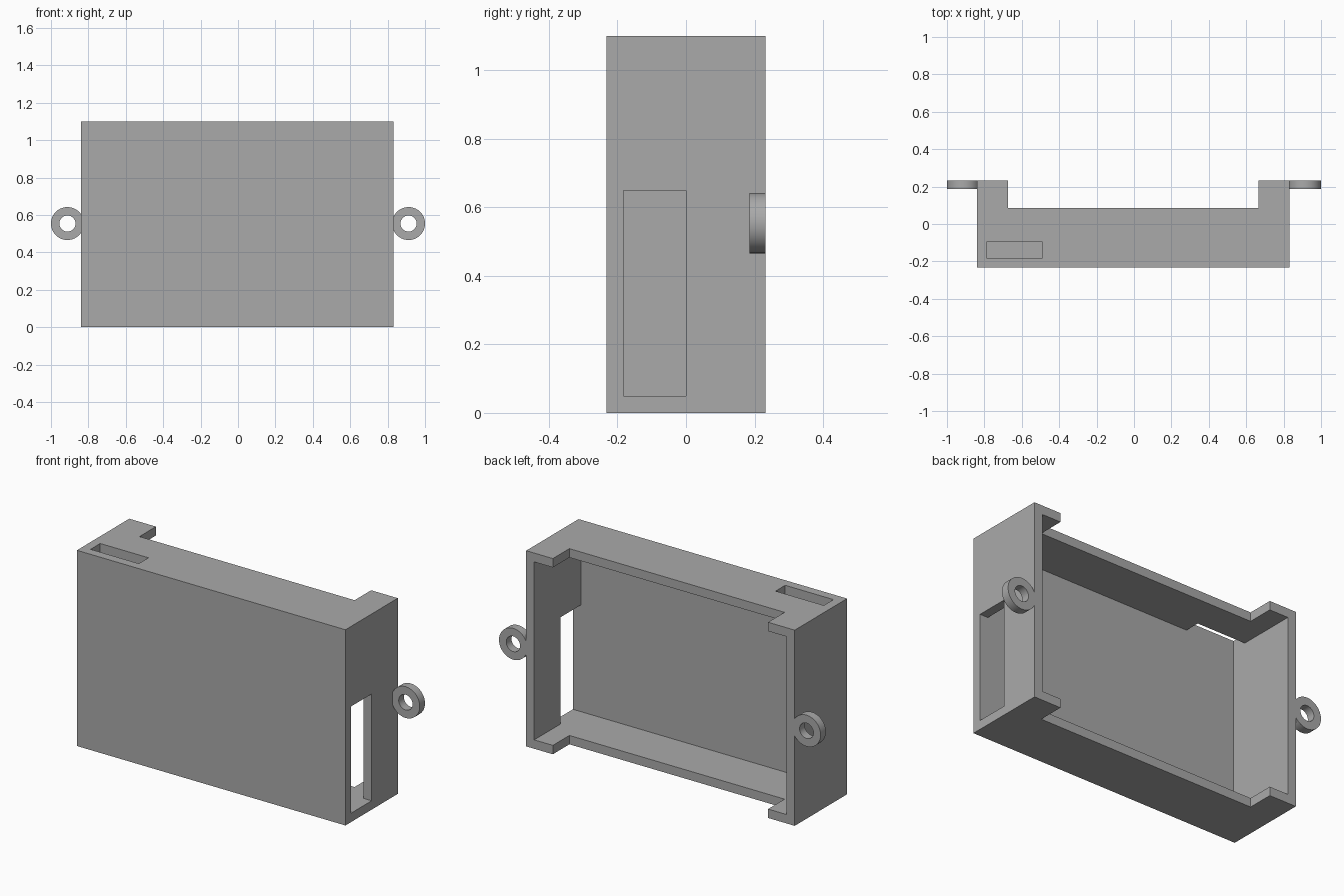
import bpy

cube = bpy.data.objects.get("Cube")
if cube:
    bpy.data.objects.remove(cube, do_unlink=True)

# Main dimensions
X0, X1 = -0.839, 0.831
Y0, Y1 = -0.2325, 0.2325
HEIGHT, WALL, LIP = 1.10, 0.05, 0.166
OVER = 0.1

grey = bpy.data.materials.new("plain grey")
grey.use_nodes = True
colour = (0.4, 0.4, 0.4, 1)
grey.diffuse_color = colour
grey.node_tree.nodes["Principled BSDF"].inputs["Base Color"].default_value = colour


def box(name, x, y, z):
    """Box spanning the given (low, high) ranges."""
    centre = [(a + b) / 2 for a, b in (x, y, z)]
    bpy.ops.mesh.primitive_cube_add(size=1, location=centre)
    ob = bpy.context.object
    ob.name = name
    ob.scale = [b - a for a, b in (x, y, z)]
    bpy.ops.object.transform_apply(location=False, rotation=False, scale=True)
    ob.data.materials.append(grey)
    return ob


def disc(name, x, radius, depth):
    """Cylinder lying along y, flush with the back when depth is the lug's."""
    bpy.ops.mesh.primitive_cylinder_add(
        vertices=64, radius=radius, depth=depth,
        location=(x, Y1 - LUG_DEPTH / 2, LUG_Z), rotation=(1.570796, 0, 0))
    ob = bpy.context.object
    ob.name = name
    ob.data.materials.append(grey)
    return ob


def boolean(target, tool, operation):
    """Apply a boolean and remove its tool."""
    mod = target.modifiers.new("boolean", "BOOLEAN")
    mod.operation, mod.solver, mod.object = operation, "EXACT", tool
    bpy.context.view_layer.objects.active = target
    bpy.ops.object.modifier_apply(modifier=mod.name)
    bpy.data.objects.remove(tool, do_unlink=True)


# Open-backed case
case = box("case", (X0, X1), (Y0, Y1), (0, HEIGHT))
inner = Y0 + WALL
cutters = [
    ("hollow", (X0 + WALL, X1 - WALL), (inner, Y1 + OVER), (WALL, HEIGHT - WALL)),
    # Back recess through top and bottom, leaving corner lips
    ("recess", (X0 + LIP, X1 - LIP), (0.086, Y1 + OVER), (-OVER, HEIGHT + OVER)),
    # Openings in the side and top walls
    ("side_slot", (X1 - WALL - 0.02, X1 + OVER), (inner, 0), (WALL, 0.65)),
    ("top_slot", (X0 + WALL, X0 + WALL + 0.3), (inner, -0.097),
     (HEIGHT - WALL - 0.02, HEIGHT + OVER)),
]
for cutter in cutters:
    boolean(case, box(*cutter), "DIFFERENCE")

# Screw lugs on both sides, trimmed where they meet the walls
LUG_DEPTH, LUG_Z, LUG_R, HOLE_R = 0.0465, 0.554, 0.088, 0.043
for side, x in (("right", -1 + LUG_R), ("left", 1 - LUG_R)):
    lug = disc(side + "_screw_lug", x, LUG_R, LUG_DEPTH)
    boolean(lug, disc("hole", x, HOLE_R, LUG_DEPTH * 3), "DIFFERENCE")
    wall = box("trim", (X0, X1), (Y0 - OVER, Y1 + OVER), (0, HEIGHT))
    boolean(lug, wall, "DIFFERENCE")
    bpy.ops.object.select_all(action="DESELECT")
    lug.select_set(True)
    bpy.context.view_layer.objects.active = lug
    bpy.ops.object.shade_smooth_by_angle()
